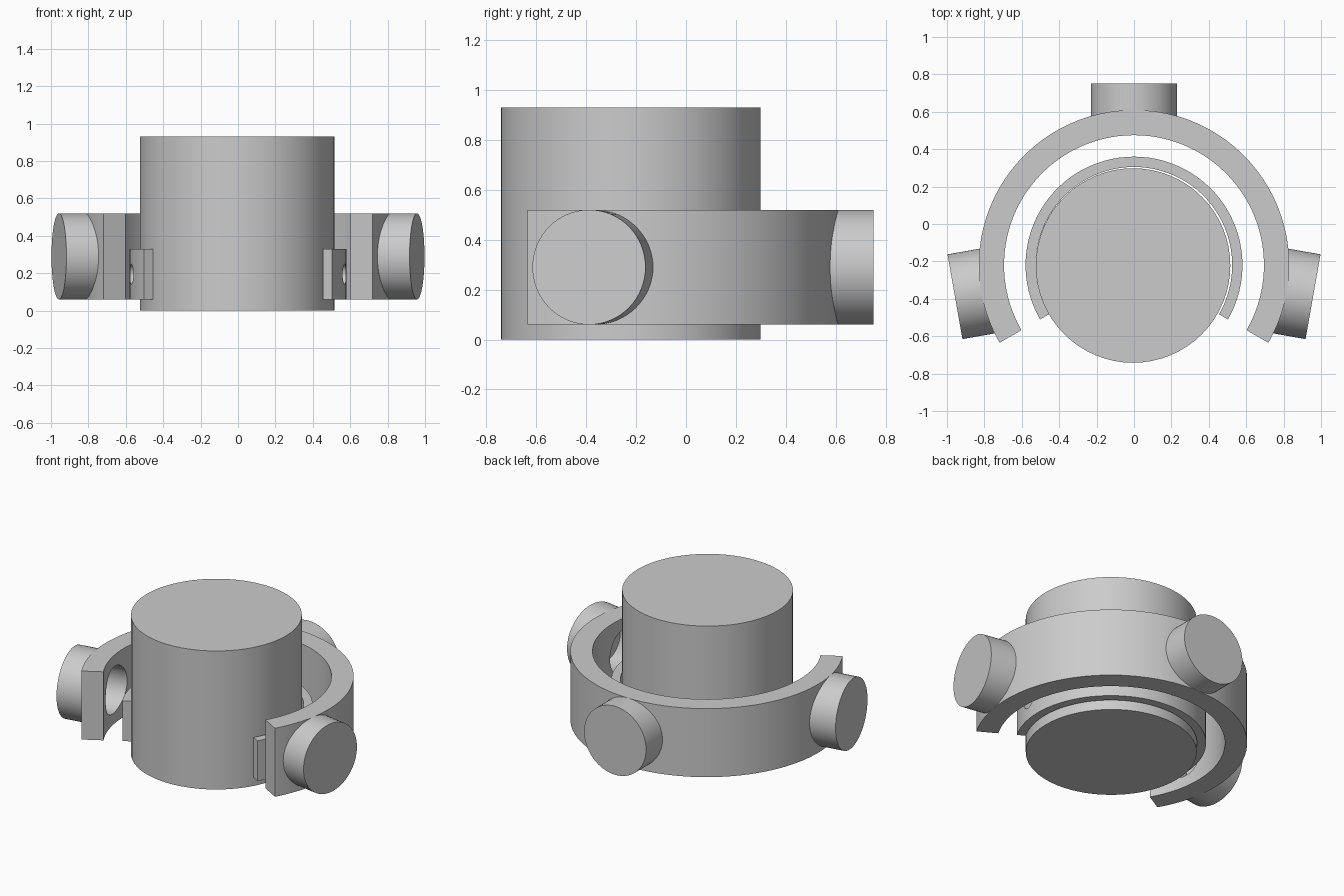
import bpy, bmesh, math
from mathutils import Matrix, Vector

if "Cube" in bpy.data.objects:
    bpy.data.objects.remove(bpy.data.objects["Cube"])

CY = -0.22                      # shared vertical axis of body and rings
SEG = 64

grey = bpy.data.materials.new("plain grey")
grey.diffuse_color = (0.6, 0.6, 0.6, 1)
grey.use_nodes = True
grey.node_tree.nodes["Principled BSDF"].inputs["Base Color"].default_value = grey.diffuse_color


def finish(name, bm):
    bmesh.ops.recalc_face_normals(bm, faces=bm.faces)
    me = bpy.data.meshes.new(name)
    bm.to_mesh(me)
    bm.free()
    me.materials.append(grey)
    ob = bpy.data.objects.new(name, me)
    bpy.context.collection.objects.link(ob)
    return ob


def smooth(ob):
    bpy.ops.object.select_all(action='DESELECT')
    ob.select_set(True)
    bpy.context.view_layer.objects.active = ob
    bpy.ops.object.shade_smooth_by_angle(angle=math.radians(30))


def cylinder(name, radius, depth, matrix):
    bm = bmesh.new()
    bmesh.ops.create_cone(bm, cap_ends=True, segments=SEG, radius1=radius,
                          radius2=radius, depth=depth, matrix=matrix)
    return finish(name, bm)


def radial(name, angle, radius, r0, r1, z):
    """Cylinder lying along a ray from the shared axis."""
    a = math.radians(angle)
    d = Vector((math.cos(a), math.sin(a), 0))
    rot = d.to_track_quat('Z', 'Y').to_matrix().to_4x4()
    pos = Vector((0, CY, z)) + d * (r0 + r1) / 2
    return cylinder(name, radius, r1 - r0, Matrix.Translation(pos) @ rot)


def arc_ring(name, r_in, r_out, z0, z1, start=-30, end=210, n=60):
    """Open ring: rectangular section swept round the shared axis."""
    bm = bmesh.new()
    rows = []
    for i in range(n + 1):
        a = math.radians(start + (end - start) * i / n)
        rows.append([bm.verts.new((r * math.cos(a), CY + r * math.sin(a), z))
                     for r, z in ((r_in, z0), (r_out, z0), (r_out, z1), (r_in, z1))])
    for p, q in zip(rows, rows[1:]):
        for k in range(4):
            m = (k + 1) % 4
            bm.faces.new((p[k], p[m], q[m], q[k]))
    bm.faces.new(rows[0])
    bm.faces.new(rows[-1])
    return finish(name, bm)


def cut(ob, cutter):
    cutter.hide_render = True
    cutter.hide_set(True)
    mod = ob.modifiers.new("hole", 'BOOLEAN')
    mod.operation = 'DIFFERENCE'
    mod.solver = 'EXACT'
    mod.object = cutter
    bpy.context.view_layer.objects.active = ob
    bpy.ops.object.modifier_apply(modifier=mod.name)
    bpy.data.objects.remove(cutter)


# Central drum
smooth(cylinder("drum", 0.52, 0.93, Matrix.Translation((-0.005, CY - 0.002, 0.465))))

# Open collar hugging the drum, and wide outer bracket
collar = arc_ring("inner_collar", 0.525, 0.58, 0.06, 0.33)
bracket = arc_ring("outer_bracket", 0.695, 0.83, 0.06, 0.52)

# Three knobs with sockets through the bracket and small holes in the collar
for side, angle in (("right", -10), ("back", 90), ("left", 190)):
    knob = radial(side + "_knob", angle, 0.23, 0.78, 0.972, 0.29)
    cut(knob, radial("socket_cutter", angle, 0.155, 0.62, 0.90, 0.29))
    cut(bracket, radial("socket_cutter", angle, 0.155, 0.62, 0.90, 0.29))
    cut(collar, radial("pin_cutter", angle, 0.054, 0.45, 0.65, 0.195))
    smooth(knob)
smooth(collar)
smooth(bracket)
